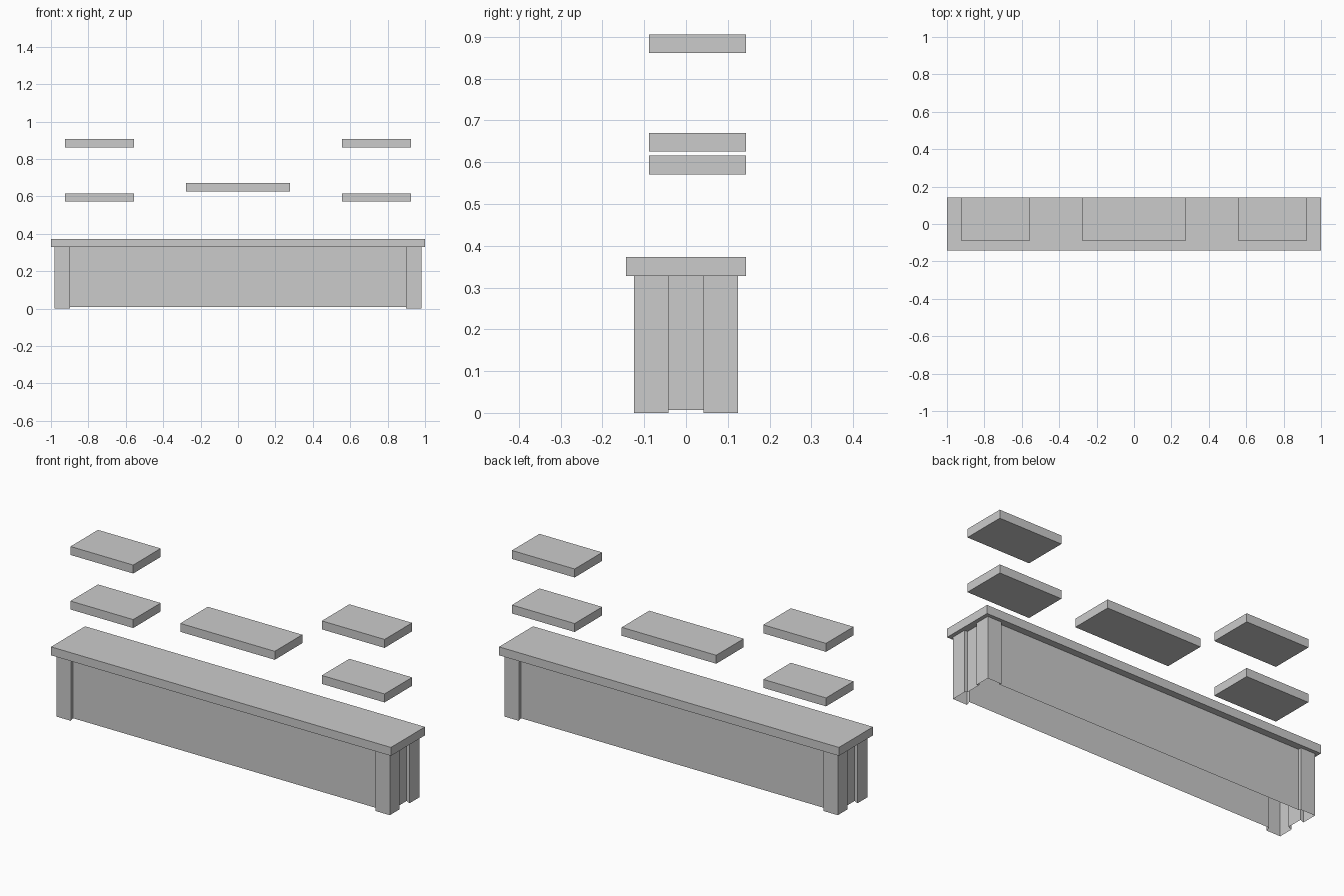
import bpy

if "Cube" in bpy.data.objects:
    bpy.data.objects.remove(bpy.data.objects["Cube"])


def make(name, verts, faces):
    mesh = bpy.data.meshes.new(name)
    mesh.from_pydata(verts, [], faces)
    obj = bpy.data.objects.new(name, mesh)
    bpy.context.collection.objects.link(obj)
    return obj


def box(name, x0, x1, y0, y1, z0, z1):
    bpy.ops.mesh.primitive_cube_add(
        size=1, location=((x0 + x1) / 2, (y0 + y1) / 2, (z0 + z1) / 2))
    obj = bpy.context.object
    obj.name = name
    obj.scale = (x1 - x0, y1 - y0, z1 - z0)
    bpy.ops.object.transform_apply(location=False, rotation=False, scale=True)
    return obj


# Cabinet body: hollow shell, open below, with corner legs proud of the panels
LX, LY = 0.98, 0.124      # outer faces of the legs
IX, IY = 0.897, 0.042     # inner edges of the legs
D = 0.018                 # panel recess
GAP = 0.007               # panel clearance above the floor
TOP = 0.328
corner = [(LX - D, IY, GAP), (LX, IY, 0), (LX, LY, 0), (IX, LY, 0), (IX, LY - D, GAP)]
outline = []
for sx, sy in ((1, 1), (-1, 1), (-1, -1), (1, -1)):
    pts = [(x * sx, y * sy, z) for x, y, z in corner]
    outline += pts if sx * sy > 0 else pts[::-1]
n = len(outline)
verts = outline + [(x, y, TOP) for x, y, z in outline]
make("cabinet_body", verts, [(i, (i + 1) % n, (i + 1) % n + n, i + n) for i in range(n)])

# Cabinet top slab
box("cabinet_top", -1, 1, -0.143, 0.143, TOP, 0.373)

# Floating wall shelves
box("center_shelf", -0.278, 0.278, -0.088, 0.143, 0.625, 0.67)
for level, z in (("lower", 0.571), ("upper", 0.861)):
    box(f"{level}_left_shelf", -0.924, -0.555, -0.088, 0.143, z, z + 0.045)
    box(f"{level}_right_shelf", 0.555, 0.924, -0.088, 0.143, z, z + 0.045)
